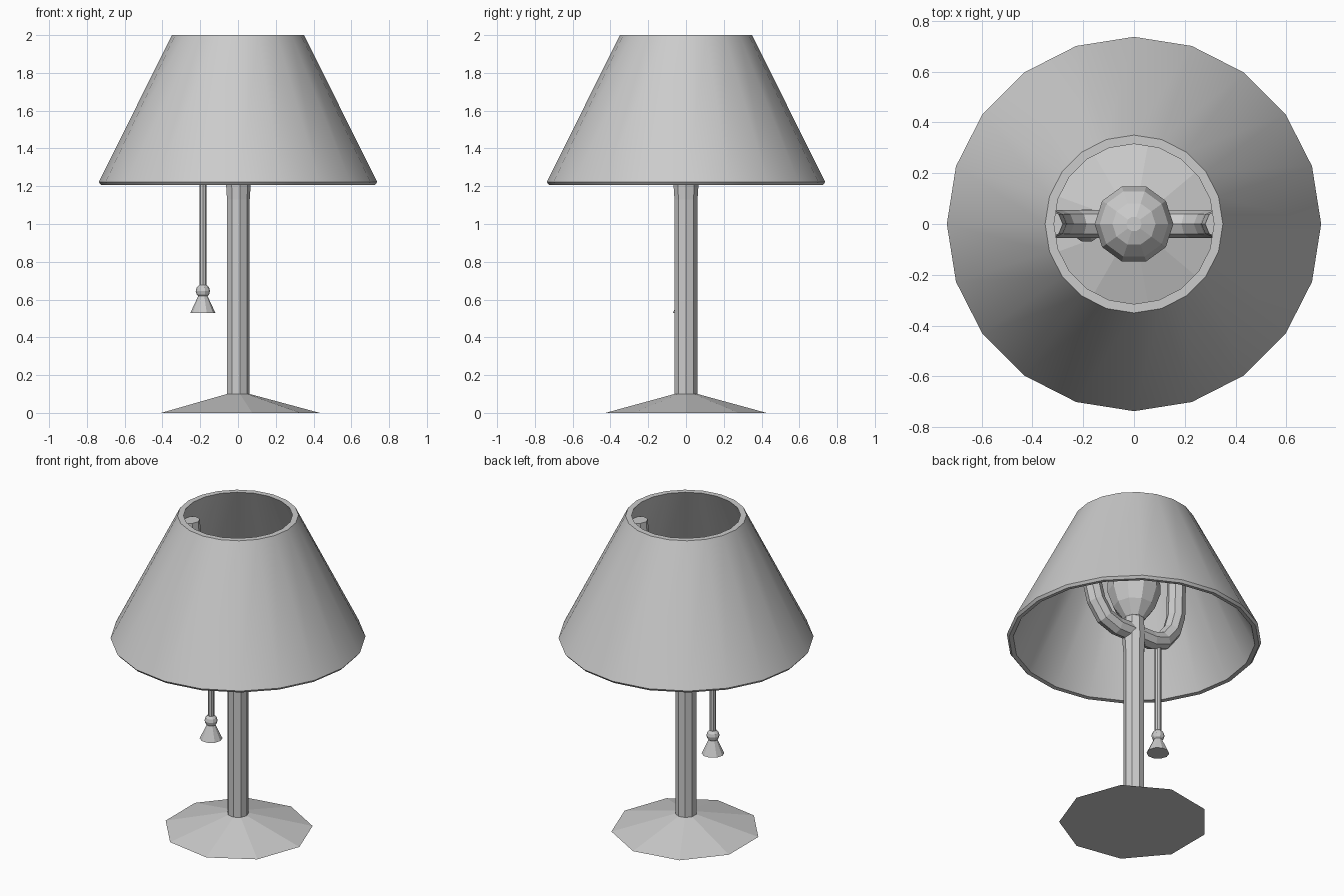
import bpy, bmesh
from math import sin, cos, pi, radians
from mathutils import Vector

if "Cube" in bpy.data.objects:
    bpy.data.objects.remove(bpy.data.objects["Cube"])


def make_object(name, bm, smooth=False):
    bmesh.ops.remove_doubles(bm, verts=bm.verts, dist=1e-5)
    bmesh.ops.recalc_face_normals(bm, faces=bm.faces)
    me = bpy.data.meshes.new(name)
    bm.to_mesh(me)
    bm.free()
    ob = bpy.data.objects.new(name, me)
    bpy.context.collection.objects.link(ob)
    if smooth:
        bpy.ops.object.select_all(action='DESELECT')
        ob.select_set(True)
        bpy.context.view_layer.objects.active = ob
        bpy.ops.object.shade_smooth_by_angle(angle=radians(30))
    return ob


def skin_rings(bm, rings, closed=False):
    n = len(rings[0])
    pairs = list(zip(rings, rings[1:]))
    if closed:
        pairs.append((rings[-1], rings[0]))
    for a, b in pairs:
        for i in range(n):
            j = (i + 1) % n
            bm.faces.new((a[i], a[j], b[j], b[i]))
    if not closed:
        bm.faces.new(rings[0][::-1])
        bm.faces.new(rings[-1])


def lathe(name, profile, sides, x=0, y=0, closed=False, smooth=False):
    bm = bmesh.new()
    rings = [[bm.verts.new((x + r * cos(2 * pi * i / sides),
                            y + r * sin(2 * pi * i / sides), z))
              for i in range(sides)] for r, z in profile]
    skin_rings(bm, rings, closed)
    return make_object(name, bm, smooth)


def tube_xz(name, path, r, sides):
    # Tube swept along a path in the xz plane
    pts = [Vector((px, 0, pz)) for px, pz in path]
    bm = bmesh.new()
    rings = []
    for k, p in enumerate(pts):
        t = (pts[min(k + 1, len(pts) - 1)] - pts[max(k - 1, 0)]).normalized()
        side = Vector((-t.z, 0, t.x))
        rings.append([bm.verts.new(p + side * r * cos(2 * pi * i / sides)
                                   + Vector((0, r * sin(2 * pi * i / sides), 0)))
                      for i in range(sides)])
    skin_rings(bm, rings)
    return make_object(name, bm)


# Base and stem
lathe("base", [(0.433, 0), (0.062, 0.1)], 9)
lathe("stem", [(0.062, 0.09), (0.062, 1.13), (0.068, 1.22), (0.059, 1.37)], 9)

# Bulb
lathe("bulb", [(0.06, 1.35), (0.12, 1.43), (0.155, 1.53), (0.155, 1.58),
               (0.135, 1.65), (0.085, 1.7), (0.03, 1.72)], 10)

# Thick hollow shade
lathe("shade", [(0.737, 1.222), (0.35, 2.0), (0.315, 2.0), (0.7, 1.21),
                (0.725, 1.207)], 20, closed=True, smooth=True)

# Two curved arms carrying the shade
arm = [(0.0, 1.26), (0.13, 1.26), (0.22, 1.29), (0.285, 1.375),
       (0.315, 1.48), (0.32, 1.68), (0.335, 1.88)]
for name, s in (("right_arm", 1), ("left_arm", -1)):
    tube_xz(name, [(s * px, pz) for px, pz in arm], 0.055, 8)

# Pull cord with bead and tassel
cx, cy = -0.186, -0.006
lathe("pull_cord", [(0.019, 0.66), (0.019, 1.27)], 8, cx, cy)
bead = [(0.038 * sin(pi * k / 6), 0.645 - 0.038 * cos(pi * k / 6)) for k in range(1, 6)]
lathe("pull_bead", bead, 10, cx, cy)
lathe("pull_tassel", [(0.066, 0.53), (0.024, 0.62)], 10, cx, cy)
